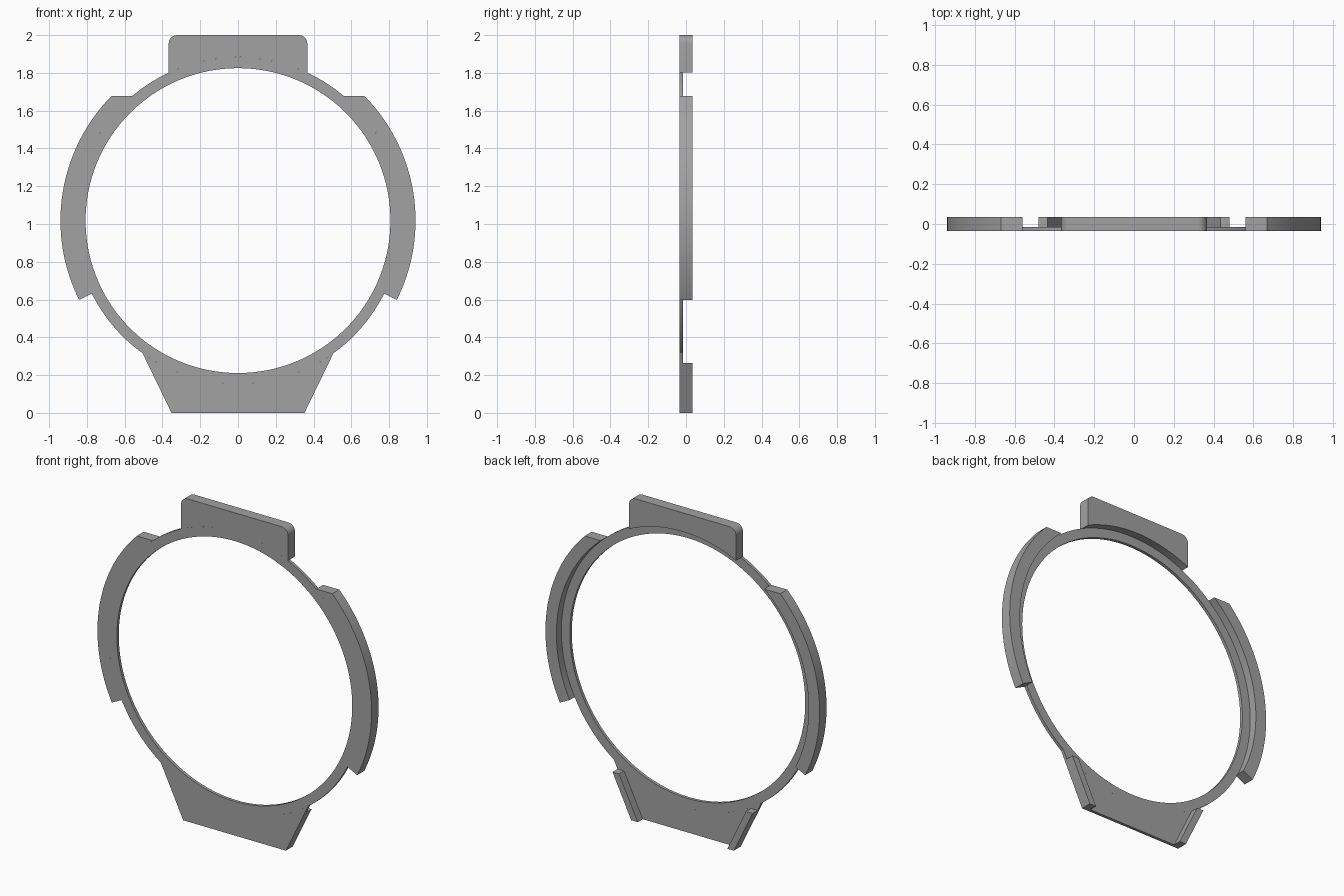
import bpy, bmesh
from math import sin, cos, asin, acos, atan2, pi, radians

if "Cube" in bpy.data.objects:
    bpy.data.objects.remove(bpy.data.objects["Cube"])

CZ = 1.018                    # height of the ring centre
R_IN, R_MID, R_OUT = 0.807, 0.865, 0.94
FRONT, STEP, BACK = -0.034, -0.015, 0.034

grey = bpy.data.materials.new("plain grey")
grey.use_nodes = True
colour = (0.36, 0.36, 0.36, 1)
grey.diffuse_color = colour
grey.node_tree.nodes["Principled BSDF"].inputs["Base Color"].default_value = colour


def arc(r, a, b, n, cx=0, cz=CZ):
    """Points on an arc from angle a to b."""
    steps = [a + (b - a) * i / n for i in range(n + 1)]
    return [(cx + r * cos(t), cz + r * sin(t)) for t in steps]


def finish(name, bm):
    bmesh.ops.recalc_face_normals(bm, faces=bm.faces)
    mesh = bpy.data.meshes.new(name)
    bm.to_mesh(mesh)
    bm.free()
    mesh.materials.append(grey)
    ob = bpy.data.objects.new(name, mesh)
    bpy.context.collection.objects.link(ob)
    bpy.ops.object.select_all(action='DESELECT')
    ob.select_set(True)
    bpy.context.view_layer.objects.active = ob
    bpy.ops.object.shade_smooth_by_angle(angle=radians(30))


def slab(name, outline, y0, y1, side=1):
    """Extrude an x-z outline from y0 to y1, mirrored when side is -1."""
    bm = bmesh.new()
    face = bm.faces.new([bm.verts.new((side * x, y0, z)) for x, z in outline])
    new = bmesh.ops.extrude_face_region(bm, geom=[face])["geom"]
    moved = [v for v in new if isinstance(v, bmesh.types.BMVert)]
    bmesh.ops.translate(bm, verts=moved, vec=(0, y1 - y0, 0))
    finish(name, bm)


# Thin front ring: a rectangular section swept round the centre
bm = bmesh.new()
N = 160
section = [(R_IN, FRONT), (R_MID, FRONT), (R_MID, STEP), (R_IN, STEP)]
rings = [[bm.verts.new((r * cos(t), y, CZ + r * sin(t))) for r, y in section]
         for t in (2 * pi * i / N for i in range(N))]
for i in range(N):
    a, b = rings[i], rings[(i + 1) % N]
    for j in range(4):
        k = (j + 1) % 4
        bm.faces.new((a[j], a[k], b[k], b[j]))
finish("front_ring", bm)

# Top tab: rounded upper corners, underside follows the ring
W, F = 0.367, 0.045
a = acos(W / R_MID)
slab("top_tab", arc(R_MID, pi - a, a, 32)
     + arc(F, 0, pi / 2, 8, W - F, 2 - F)
     + arc(F, pi / 2, pi, 8, F - W, 2 - F), FRONT, BACK)

# Bottom plate: thin trapezoid below the ring
TX, TZ, BX = 0.505, 0.316, 0.352
a = atan2(TZ - CZ, TX)
slab("bottom_plate", arc(R_MID, -pi - a, a, 40) + [(BX, 0), (-BX, 0)],
     FRONT, STEP)

low = -radians(26.5)
rise = 1.677 - CZ
bar_top = 0.265
bar_x = BX + (TX - BX) * bar_top / TZ
for side, label in ((1, "left"), (-1, "right")):
    # Side grip: flat top end, radial bottom end
    slab(label + "_side_grip",
         arc(R_OUT, low, asin(rise / R_OUT), 36)
         + arc(R_MID, asin(rise / R_MID), low, 36), FRONT, BACK, side)
    # Raised bar along the slanted edge of the bottom plate
    slab(label + "_bottom_bar",
         [(BX, 0), (bar_x, bar_top), (bar_x - 0.045, bar_top), (BX - 0.045, 0)],
         STEP, BACK, side)
